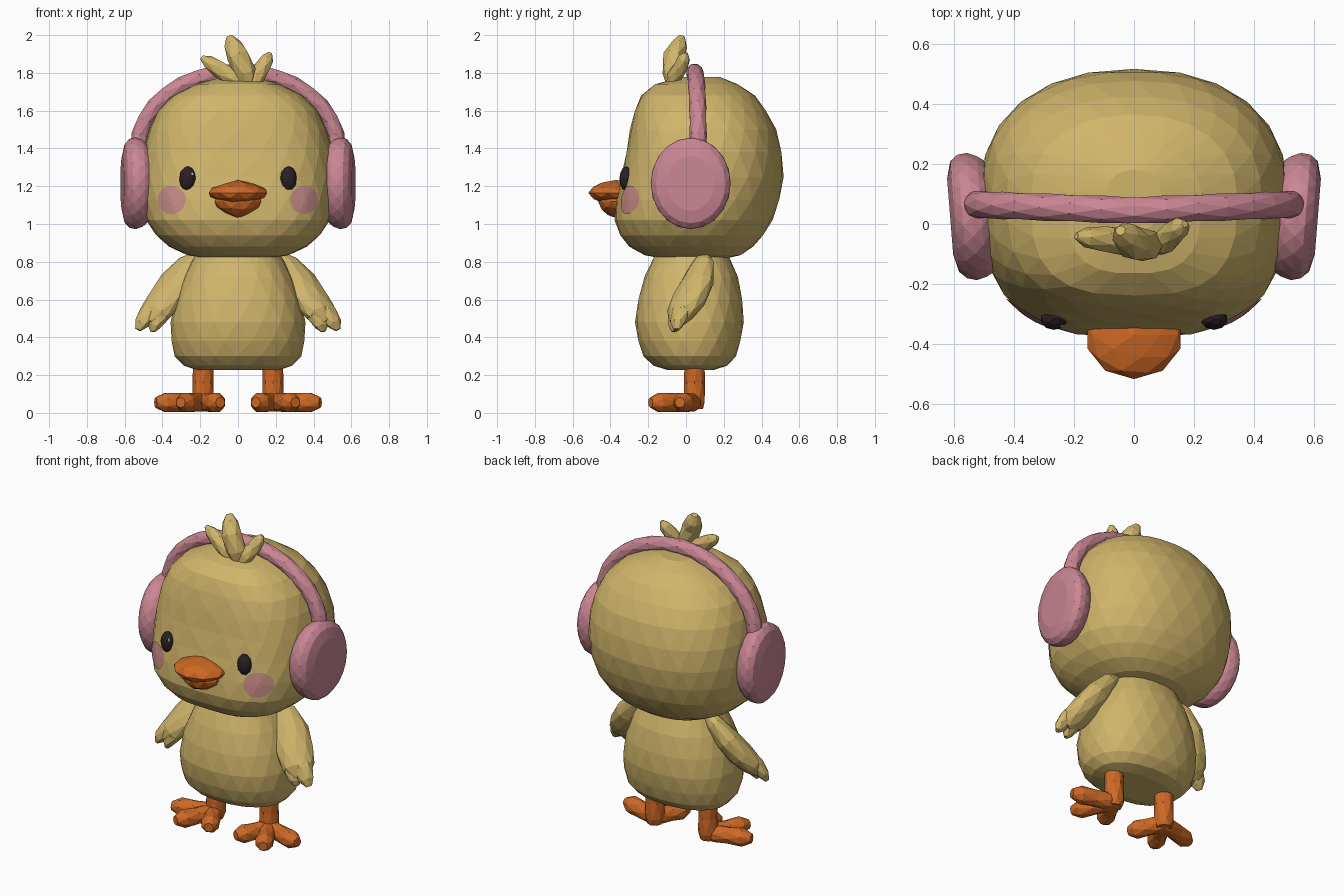
import bpy, bmesh, math
from mathutils import Vector
from mathutils.bvhtree import BVHTree

if "Cube" in bpy.data.objects:
    bpy.data.objects.remove(bpy.data.objects["Cube"])


def material(name, r, g, b):
    m = bpy.data.materials.new(name)
    m.diffuse_color = (r, g, b, 1)
    m.use_nodes = True
    m.node_tree.nodes["Principled BSDF"].inputs["Base Color"].default_value = m.diffuse_color
    return m


YELLOW = material("yellow_down", 0.63, 0.46, 0.145)
ORANGE = material("orange_skin", 0.62, 0.14, 0.018)
PINK = material("pink_plush", 0.59, 0.24, 0.295)
BLUSH = material("blush", 0.57, 0.26, 0.24)
BLACK = material("eye_black", 0.024, 0.015, 0.019)
WHITE = material("glint_white", 0.85, 0.85, 0.85)


def finish(name, bm, mat):
    bmesh.ops.recalc_face_normals(bm, faces=bm.faces)
    me = bpy.data.meshes.new(name)
    bm.to_mesh(me)
    bm.free()
    me.materials.append(mat)
    ob = bpy.data.objects.new(name, me)
    bpy.context.collection.objects.link(ob)
    return ob


def loft(name, rings, mat):
    """Skin a stack of rings; odd rings are turned half a step, giving triangles."""
    bm = bmesh.new()
    vs = [[bm.verts.new(p) for p in r] for r in rings]
    n = len(vs[0])
    for i in range(len(vs) - 1):
        a, b = vs[i], vs[i + 1]
        for j in range(n):
            k = (j + 1) % n
            if i % 2 == 0:
                bm.faces.new((a[j], a[k], b[j]))
                bm.faces.new((a[k], b[k], b[j]))
            else:
                bm.faces.new((a[j], b[k], b[j]))
                bm.faces.new((a[j], a[k], b[k]))
    bm.faces.new(vs[0])
    bm.faces.new(vs[-1])
    return finish(name, bm, mat)


def spow(v, e):
    return math.copysign(abs(v) ** e, v)


def blob(name, levels, mat, front, back, n=24):
    """Levels are (z, half width, front y, back y), joined as super-ellipses."""
    rings = []
    for i, (z, w, yf, yb) in enumerate(levels):
        c = (yf + yb) / 2 + 0.02
        ring = []
        for j in range(n):
            a = 2 * math.pi * (j + 0.5 * (i % 2)) / n
            e = 2 / (front if math.sin(a) < 0 else back)
            depth = c - yf if math.sin(a) < 0 else yb - c
            ring.append((w * spow(math.cos(a), e), c + depth * spow(math.sin(a), e), z))
        rings.append(ring)
    return loft(name, rings, mat)


def tube(name, pts, mat, sides=8, axis=(0, 1, 0), flat=1.0):
    """Sweep along (x, y, z, radius) points, flattened along axis."""
    ps = [Vector(p[:3]) for p in pts]
    rings = []
    for i, p in enumerate(pts):
        t = (ps[min(i + 1, len(ps) - 1)] - ps[max(i - 1, 0)]).normalized()
        u = t.cross(Vector(axis)).normalized()
        v = u.cross(t)
        ring = []
        for j in range(sides):
            a = 2 * math.pi * (j + 0.5 * (i % 2)) / sides
            ring.append(ps[i] + p[3] * (math.cos(a) * u + flat * math.sin(a) * v))
        rings.append(ring)
    return loft(name, rings, mat)


def ball(name, loc, size, mat, shape=None, sub=2):
    bm = bmesh.new()
    bmesh.ops.create_icosphere(bm, subdivisions=sub, radius=1)
    for v in bm.verts:
        c = shape(v.co.copy()) if shape else v.co
        v.co = Vector(loc) + Vector((c.x * size[0], c.y * size[1], c.z * size[2]))
    return finish(name, bm, mat)


# Head and body
head = blob("head", [
    (.808, .12, -.08, .17), (.835, .27, -.22, .29), (.88, .365, -.30, .355),
    (.94, .435, -.35, .41), (1.02, .487, -.378, .458), (1.13, .508, -.368, .497),
    (1.25, .512, -.343, .517), (1.38, .503, -.317, .508), (1.50, .473, -.297, .478),
    (1.60, .424, -.272, .425), (1.68, .345, -.238, .365), (1.74, .225, -.165, .275),
    (1.778, .09, -.02, .18)], YELLOW, 2.9, 2.25)
blob("body", [
    (.228, .22, -.10, .15), (.25, .29, -.175, .22), (.30, .335, -.225, .265),
    (.38, .355, -.255, .29), (.48, .357, -.27, .306), (.60, .333, -.255, .30),
    (.72, .288, -.22, .275), (.86, .215, -.155, .215)], YELLOW, 2.3, 2.2, n=20)

# Head tuft feathers
feathers = {
    "tuft_middle": [(.06, -.06, 1.72, .04), (.04, -.07, 1.80, .058), (0, -.065, 1.89, .06),
                    (-.03, -.035, 1.95, .047), (-.045, -.022, 1.993, .018)],
    "tuft_left": [(.03, -.055, 1.73, .04), (-.03, -.06, 1.775, .048), (-.10, -.05, 1.82, .046),
                  (-.16, -.045, 1.86, .035), (-.193, -.04, 1.882, .012)],
    "tuft_right": [(.07, -.07, 1.72, .04), (.10, -.06, 1.78, .043), (.13, -.03, 1.83, .042),
                   (.155, -.01, 1.875, .035), (.17, 0, 1.905, .012)]}
for name, pts in feathers.items():
    tube(name, pts, YELLOW, sides=7, flat=0.95)


# Beak: two halves narrowing to the corners
def beak_shape(c):
    c.z *= 1 - 0.35 * abs(c.x)
    return c


ball("beak_upper", (0, -.37, 1.165), (.163, .147, .068), ORANGE, beak_shape)
ball("beak_lower", (0, -.365, 1.12), (.128, .1, .09), ORANGE, beak_shape)

bvh = BVHTree.FromPolygons([v.co for v in head.data.vertices],
                           [p.vertices for p in head.data.polygons])


def blush_disc(name, cx, cz, r):
    """Thin round patch laid over the face."""
    bm = bmesh.new()

    def hit(x, z):
        p = bvh.ray_cast(Vector((x, -2, z)), Vector((0, 1, 0)))[0]
        return bm.verts.new((x, p.y - 0.007, z))
    n, rows = 20, 4
    mid = hit(cx, cz)
    prev = None
    for k in range(1, rows + 1):
        ring = [hit(cx + r * k / rows * math.cos(2 * math.pi * j / n),
                    cz + r * k / rows * math.sin(2 * math.pi * j / n)) for j in range(n)]
        for j in range(n):
            m = (j + 1) % n
            if prev:
                bm.faces.new((prev[j], prev[m], ring[m], ring[j]))
            else:
                bm.faces.new((mid, ring[m], ring[j]))
        prev = ring
    ob = finish(name, bm, BLUSH)
    if ob.data.polygons[0].normal.y > 0:
        ob.data.flip_normals()


for s, side in ((-1, "left"), (1, "right")):
    # Face
    ball(side + "_eye", (s * .267, -.317, 1.24), (.045, .036, .066), BLACK)
    blush_disc(side + "_cheek", s * .352, 1.128, .075)

    # Headphone cup: a padded oval, turned slightly towards the face
    rings = []
    for i, (x, k) in enumerate([(.485, .88), (.508, .96), (.54, 1), (.572, .985),
                                (.598, .87), (.613, .60)]):
        ring = []
        for j in range(20):
            a = 2 * math.pi * (j + 0.5 * (i % 2)) / 20
            y = .212 * k * math.cos(a)
            ring.append((s * (x + .08 * y), .025 + y, 1.215 + .242 * k * math.sin(a)))
        rings.append(ring)
    loft(side + "_ear_cup", rings, PINK)

    # Wing with two feather tips
    n = (s, -1, 0)
    tube(side + "_wing", [(s * .20, .09, .83, .04), (s * .255, .085, .78, .078),
                          (s * .325, .06, .69, .105), (s * .385, .015, .60, .11),
                          (s * .44, -.025, .53, .093), (s * .475, -.045, .48, .05)],
         YELLOW, 10, n, .68)
    tube(side + "_wing_outer_tip", [(s * .41, .0, .62, .05), (s * .47, -.03, .53, .06),
                                    (s * .51, -.045, .475, .045), (s * .53, -.05, .44, .018)],
         YELLOW, 7, n, .75)
    tube(side + "_wing_inner_tip", [(s * .38, -.01, .60, .05), (s * .42, -.045, .51, .06),
                                    (s * .445, -.06, .46, .042), (s * .452, -.065, .43, .015)],
         YELLOW, 7, n, .75)

    # Leg and toes
    tube(side + "_leg", [(s * .185, .045, z, r) for z, r in
                         ((.02, .045), (.06, .058), (.16, .056), (.30, .056))], ORANGE, 8)
    for k, (tx, ty) in enumerate([(.11, -.125), (.285, -.15), (.395, -.02)]):
        bx, by = .19, .04
        pts = [(s * (bx + (tx - bx) * f), by + (ty - by) * f, .055, r)
               for f, r in ((-.15, .035), (.15, .05), (.55, .05), (.95, .054), (1.2, .028))]
        tube(f"{side}_toe_{k + 1}", pts, ORANGE, 8, (0, 0, 1))

# Small glint on one eye
ball("eye_glint", (-.243, -.340, 1.265), (.010, .006, .010), WHITE, sub=1)

# Headphone band over the crown
arch = [(-.545, .065, 1.28, .045)]
for i in range(17):
    a = math.radians(-90 + 180 * i / 16)
    arch.append((.528 * math.sin(a), .045 + .02 * abs(math.sin(a)), 1.395 + .41 * math.cos(a), .046))
arch.append((.545, .065, 1.28, .045))
tube("headphone_band", arch, PINK, 8, (0, 1, 0), 1.0)
